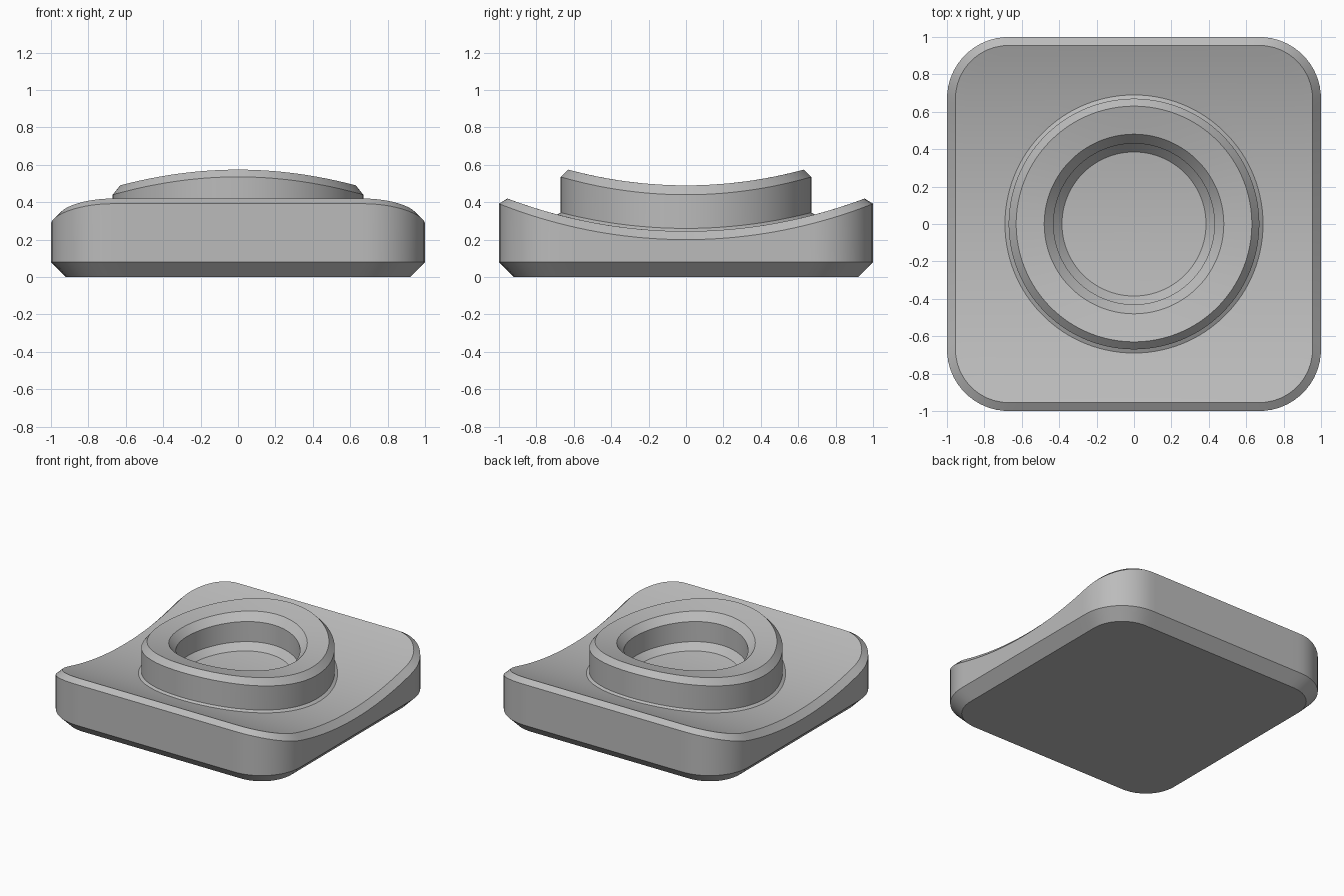
import bpy
import bmesh
import math

if "Cube" in bpy.data.objects:
    bpy.data.objects.remove(bpy.data.objects["Cube"])

SEGMENTS = 192

grey = bpy.data.materials.new("mid_grey")
grey.diffuse_color = (0.5, 0.5, 0.5, 1)
grey.use_nodes = True
grey.node_tree.nodes["Principled BSDF"].inputs["Base Color"].default_value = grey.diffuse_color


def square_radius(a, half, corner):
    """Distance from the centre to a rounded square along angle a."""
    c, s = abs(math.cos(a)), abs(math.sin(a))
    k = half - corner
    r = half / max(c, s)
    if min(r * c, r * s) > k:
        b = k * (c + s)
        r = b + math.sqrt(b * b - 2 * k * k + corner * corner)
    return r


def dish(base, radius):
    """Height that sags along y like the inside of a cylinder."""
    return lambda y: base + radius - math.sqrt(radius * radius - y * y)


def loop(radius_fn, height_fn):
    pts = []
    for i in range(SEGMENTS):
        a = 2 * math.pi * (i + 0.5) / SEGMENTS
        r = radius_fn(a)
        x, y = r * math.cos(a), r * math.sin(a)
        pts.append((x, y, height_fn(y)))
    return pts


def square(half, corner, height_fn):
    return loop(lambda a: square_radius(a, half, corner), height_fn)


def circle(r, height_fn):
    return loop(lambda a: r, height_fn)


def loft(name, loops, cap_start=False, cap_end=False):
    """Skin consecutive loops, ordered from the bottom outward and up."""
    bm = bmesh.new()
    rings = [[bm.verts.new(p) for p in pts] for pts in loops]
    for low, high in zip(rings, rings[1:]):
        for i in range(SEGMENTS):
            j = (i + 1) % SEGMENTS
            bm.faces.new((low[i], low[j], high[j], high[i]))
    if cap_start:
        bm.faces.new(rings[0][::-1])
    if cap_end:
        bm.faces.new(rings[-1])
    mesh = bpy.data.meshes.new(name)
    bm.to_mesh(mesh)
    bm.free()
    mesh.materials.append(grey)
    obj = bpy.data.objects.new(name, mesh)
    bpy.context.collection.objects.link(obj)
    bpy.ops.object.select_all(action='DESELECT')
    obj.select_set(True)
    bpy.context.view_layer.objects.active = obj
    bpy.ops.object.shade_smooth_by_angle(angle=math.radians(22))
    return obj


surface = dish(0.245, 2.7)


def surface_plus(offset):
    return lambda y: surface(y) + offset


# Base body: chamfered foot, straight sides, chamfered rim, dished top
body = [
    square(0.92, 0.25, lambda y: 0.0),
    square(1.0, 0.33, lambda y: 0.08),
    square(1.0, 0.33, dish(0.20, 2.7)),
]
STEPS = 8
for n in range(STEPS + 1):
    t = n / STEPS
    body.append(loop(
        lambda a: (1 - t) * square_radius(a, 0.955, 0.285) + t * 0.69, surface))
loft("base_body", body, cap_start=True)

# Raised ring: foot bevel, outer wall, chamfers, dished top, inner wall
top = dish(0.49, 2.4)
loft("raised_ring", [
    circle(0.69, surface),
    circle(0.67, surface_plus(0.015)),
    circle(0.67, dish(0.44, 2.4)),
    circle(0.63, top),
    circle(0.555, top),
    circle(0.48, top),
    circle(0.43, dish(0.44, 2.4)),
    circle(0.43, surface_plus(0.045)),
    circle(0.385, surface),
])

# Floor of the well inside the ring
loft("well_floor",
     [circle(0.385 * (1 - n / 8) + 0.005 * n / 8, surface) for n in range(9)],
     cap_end=True)
